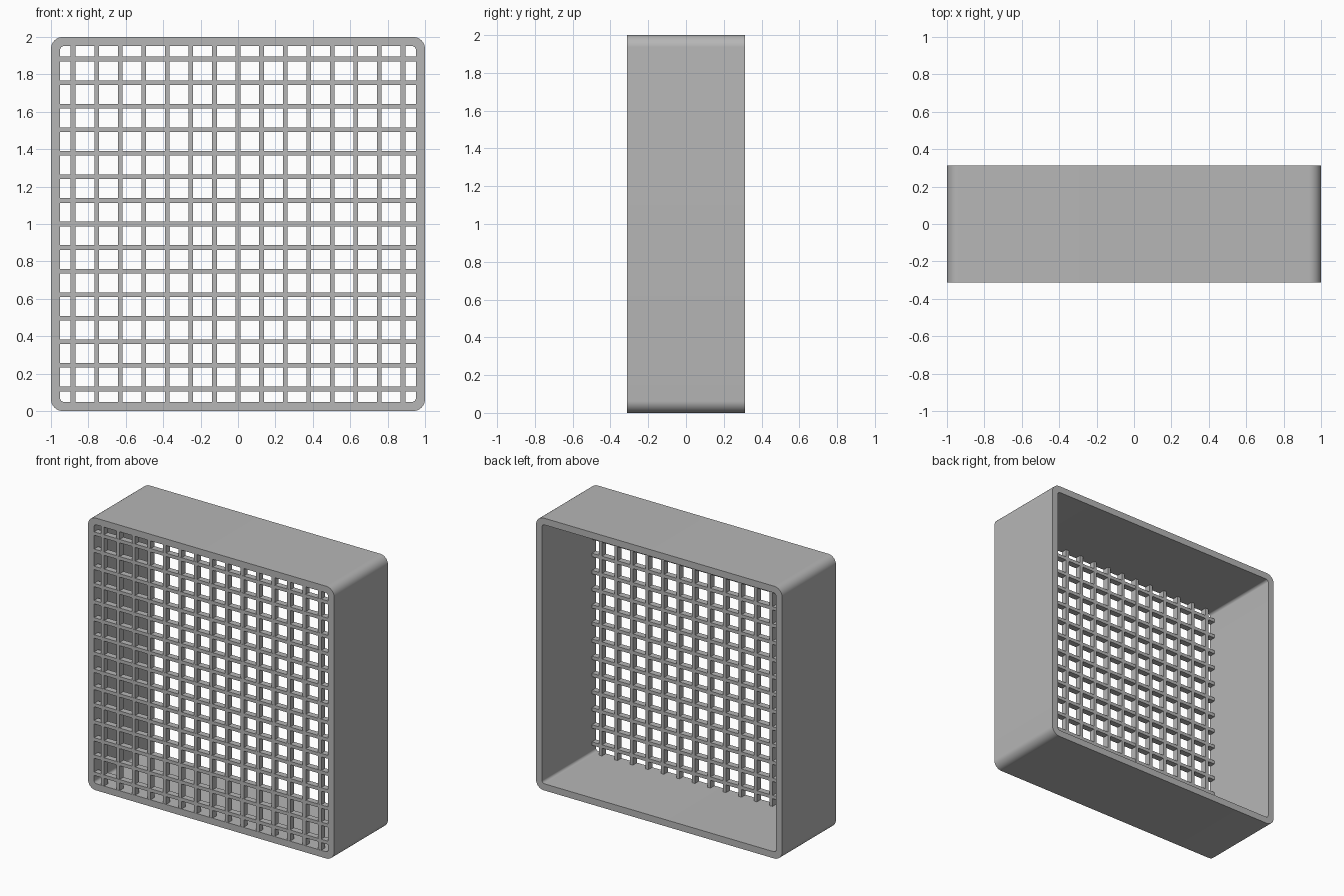
import bpy, bmesh, math

cube = bpy.data.objects.get("Cube")
if cube:
    bpy.data.objects.remove(cube, do_unlink=True)

HALF_DEPTH = 0.313
WALL = 0.049
PITCH = 0.126
BAR_WIDTH = 0.025
BAR_DEPTH = 0.045
CORNER_STEPS = 12

grey = bpy.data.materials.new("plain grey")
grey.use_nodes = True
colour = (0.47, 0.47, 0.47, 1)
grey.diffuse_color = colour
grey.node_tree.nodes["Principled BSDF"].inputs["Base Color"].default_value = colour


def add_object(name, bm):
    bmesh.ops.recalc_face_normals(bm, faces=bm.faces)
    mesh = bpy.data.meshes.new(name)
    bm.to_mesh(mesh)
    bm.free()
    mesh.materials.append(grey)
    obj = bpy.data.objects.new(name, mesh)
    bpy.context.collection.objects.link(obj)
    return obj


def rounded_square(half, radius):
    """Outline of a rounded square, centred on z = 1."""
    points = []
    for quarter in range(4):
        middle = math.pi / 4 + quarter * math.pi / 2
        cx = math.copysign(half - radius, math.cos(middle))
        cz = math.copysign(half - radius, math.sin(middle))
        for step in range(CORNER_STEPS + 1):
            a = (quarter + step / CORNER_STEPS) * math.pi / 2
            points.append((cx + radius * math.cos(a), 1 + cz + radius * math.sin(a)))
    return points


# Open rounded frame: outer and inner walls joined by flat rims
bm = bmesh.new()
outer = rounded_square(1, 0.064)
inner = rounded_square(1 - WALL, 0.02)
loops = [[bm.verts.new((x, y, z)) for x, z in outline]
         for outline, y in ((outer, -HALF_DEPTH), (outer, HALF_DEPTH),
                            (inner, HALF_DEPTH), (inner, -HALF_DEPTH))]
for k, loop in enumerate(loops):
    following = loops[(k + 1) % 4]
    for i in range(len(loop)):
        j = (i + 1) % len(loop)
        bm.faces.new((loop[i], loop[j], following[j], following[i]))
frame = add_object("frame", bm)
bpy.context.view_layer.objects.active = frame
frame.select_set(True)
bpy.ops.object.shade_smooth_by_angle(angle=math.radians(30))


# Grille bars crossing the front opening
def grille(name, vertical, depth, front):
    bm = bmesh.new()
    length = 2 * (1 - WALL) + 0.02
    for k in range(-7, 8):
        offset = k * PITCH
        size = (BAR_WIDTH, depth, length) if vertical else (length, depth, BAR_WIDTH)
        centre = (offset if vertical else 0, front + depth / 2,
                  1 if vertical else 1 + offset)
        verts = bmesh.ops.create_cube(bm, size=1)["verts"]
        bmesh.ops.scale(bm, vec=size, verts=verts)
        bmesh.ops.translate(bm, vec=centre, verts=verts)
    return add_object(name, bm)


grille("horizontal_bars", False, BAR_DEPTH, -HALF_DEPTH + 0.001)
grille("vertical_bars", True, BAR_DEPTH, -HALF_DEPTH + 0.002)
